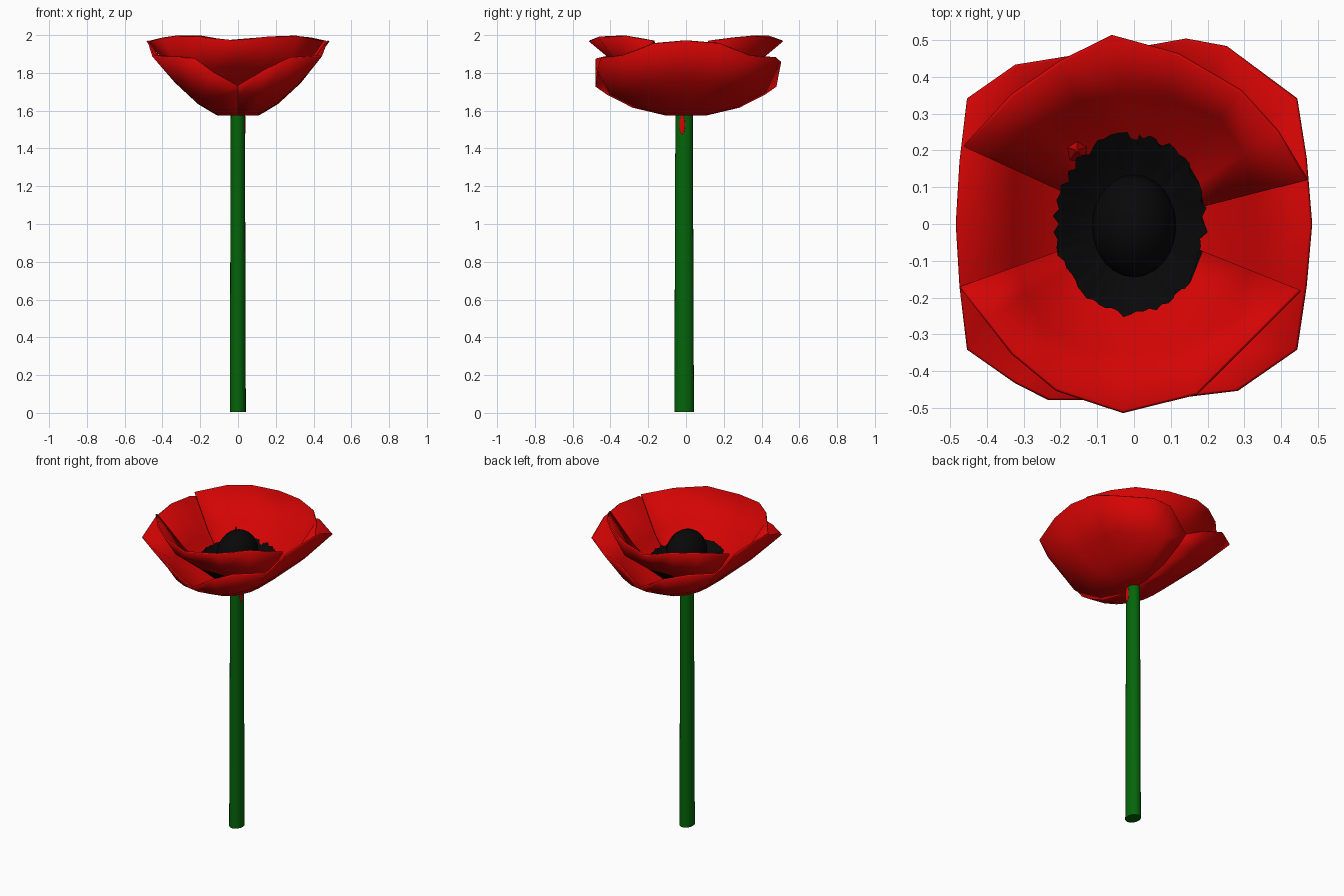
import bpy, bmesh, math, random
from mathutils import Matrix

if "Cube" in bpy.data.objects:
    bpy.data.objects.remove(bpy.data.objects["Cube"])

random.seed(4)


def material(name, rgb):
    m = bpy.data.materials.new(name)
    m.diffuse_color = (*rgb, 1)
    m.use_nodes = True
    m.node_tree.nodes["Principled BSDF"].inputs["Base Color"].default_value = m.diffuse_color
    return m


RED = material("petal red", (0.66, 0.0012, 0.0012))
GREEN = material("stem green", (0.0015, 0.13, 0.003))
BLACK = material("centre black", (0.0025, 0.0025, 0.0025))


def finish(name, bm, mats, angle=35):
    bmesh.ops.recalc_face_normals(bm, faces=bm.faces)
    me = bpy.data.meshes.new(name)
    bm.to_mesh(me)
    bm.free()
    ob = bpy.data.objects.new(name, me)
    bpy.context.collection.objects.link(ob)
    for m in mats:
        me.materials.append(m)
    bpy.ops.object.select_all(action='DESELECT')
    ob.select_set(True)
    bpy.context.view_layer.objects.active = ob
    bpy.ops.object.shade_smooth_by_angle(angle=math.radians(angle))
    return ob


def petal(name, rim, rings, base_z, black_bands=-1):
    """Cupped sheet: elliptical rings (rx, ry, z toward x, z toward y) out to a rim."""
    bm = bmesh.new()
    centre = bm.verts.new((0, 0, base_z))
    columns = []
    for x, y, z in rim:
        a = math.atan2(y, x)
        col = []
        for i, (rx, ry, zx, zy) in enumerate(rings):
            f = 1 + 0.05 * i * math.sin(2 * a) ** 2
            s = math.sin(a) ** 2
            r = f / math.hypot(math.cos(a) / rx, math.sin(a) / ry)
            col.append(bm.verts.new((r * math.cos(a), r * math.sin(a), zx + (zy - zx) * s)))
        col.append(bm.verts.new((x, y, z)))
        columns.append(col)
    for c, d in zip(columns, columns[1:]):
        bm.faces.new((centre, c[0], d[0])).material_index = int(black_bands >= 0)
        for i in range(len(c) - 1):
            bm.faces.new((c[i], c[i + 1], d[i + 1], d[i])).material_index = int(i < black_bands)
    ob = finish(name, bm, (RED, BLACK))
    mod = ob.modifiers.new("thickness", 'SOLIDIFY')
    mod.thickness = 0.01
    mod.offset = 0


# Outer petals: wide, low at the ends so that they meet in a notch
outer_rings = [(.11, .11, 1.58, 1.58), (.21, .28, 1.64, 1.62), (.33, .41, 1.76, 1.685)]
outer_right = [(0, -.475, 1.73), (.15, -.465, 1.82), (.28, -.45, 1.88), (.44, -.34, 1.89),
               (.465, -.17, 1.955), (.48, 0, 1.97), (.465, .18, 1.955), (.44, .34, 1.89),
               (.25, .48, 1.88), (.14, .5, 1.86), (0, .475, 1.73)]
outer_left = [(0, .475, 1.73), (-.16, .455, 1.82), (-.32, .43, 1.88), (-.45, .34, 1.89),
              (-.47, .17, 1.955), (-.48, 0, 1.97), (-.47, -.17, 1.955), (-.45, -.34, 1.89),
              (-.32, -.43, 1.885), (-.23, -.475, 1.875), (-.13, -.475, 1.8), (0, -.475, 1.73)]
petal("outer_petal_right", outer_right, outer_rings, 1.58)
petal("outer_petal_left", outer_left, outer_rings, 1.58)

# Inner petals: flared, a little higher, black at the base
inner_rings = [(.105, .1, 1.59, 1.605), (.195, .235, 1.645, 1.742), (.322, .355, 1.766, 1.84)]
inner_back = [(.468, .12, 1.968), (.39, .25, 1.985), (.29, .36, 1.995), (.12, .46, 1.985),
              (-.06, .51, 1.97), (-.2, .44, 1.995), (-.33, .35, 1.995), (-.46, .21, 1.97)]
inner_front = [(-.47, -.17, 1.968), (-.4, -.26, 1.985), (-.33, -.35, 1.995), (-.21, -.45, 1.99),
               (-.03, -.51, 1.97), (.17, -.46, 1.99), (.31, -.32, 1.995), (.45, -.18, 1.97)]
petal("inner_petal_back", inner_back, inner_rings, 1.59, 1)
petal("inner_petal_front", inner_front, inner_rings, 1.59, 1)

# Ragged stamen ring
bm = bmesh.new()
N = 72
loops = []
for k, z in ((0.4, 1.68), (0.75, 1.72), (1.0, 1.762)):
    loop = []
    for i in range(N):
        a = 2 * math.pi * i / N
        j = k * (random.uniform(0.96, 1.06) if k == 1.0 else 1)
        loop.append(bm.verts.new((-0.01 + .2 * j * math.cos(a), .24 * j * math.sin(a),
                                  z + random.uniform(-.006, .006))))
    loops.append(loop)
bm.faces.new(loops[0])
for p, q in zip(loops, loops[1:]):
    for i in range(N):
        n = (i + 1) % N
        bm.faces.new((p[i], p[n], q[n], q[i]))
finish("stamen_ring", bm, [BLACK], 180)


def ball(name, centre, radii, mat):
    bm = bmesh.new()
    bmesh.ops.create_uvsphere(bm, u_segments=24, v_segments=14, radius=1)
    bm.transform(Matrix.Translation(centre) @ Matrix.Diagonal((*radii, 1)))
    finish(name, bm, [mat], 60)


# Seed head, and a small red fleck on the stem
ball("seed_head", (0, -.005, 1.78), (.115, .14, .14), BLACK)
ball("stem_fleck", (.037, -.02, 1.525), (.004, .015, .05), RED)

# Small upturned fold beside the stamens
bm = bmesh.new()
bmesh.ops.create_cone(bm, cap_ends=True, segments=5, radius1=.04, radius2=.004, depth=.14)
bm.transform(Matrix.Translation((-.155, .2, 1.76)))
finish("petal_fold", bm, [RED])

# Stem: slightly oval and a touch wider at the foot
bm = bmesh.new()
bmesh.ops.create_cone(bm, cap_ends=True, segments=20, radius1=1.06, radius2=0.94, depth=1.6)
bm.transform(Matrix.Translation((-.001, -.01, .805)) @ Matrix.Diagonal((.04, .049, 1, 1)))
finish("stem", bm, [GREEN])
